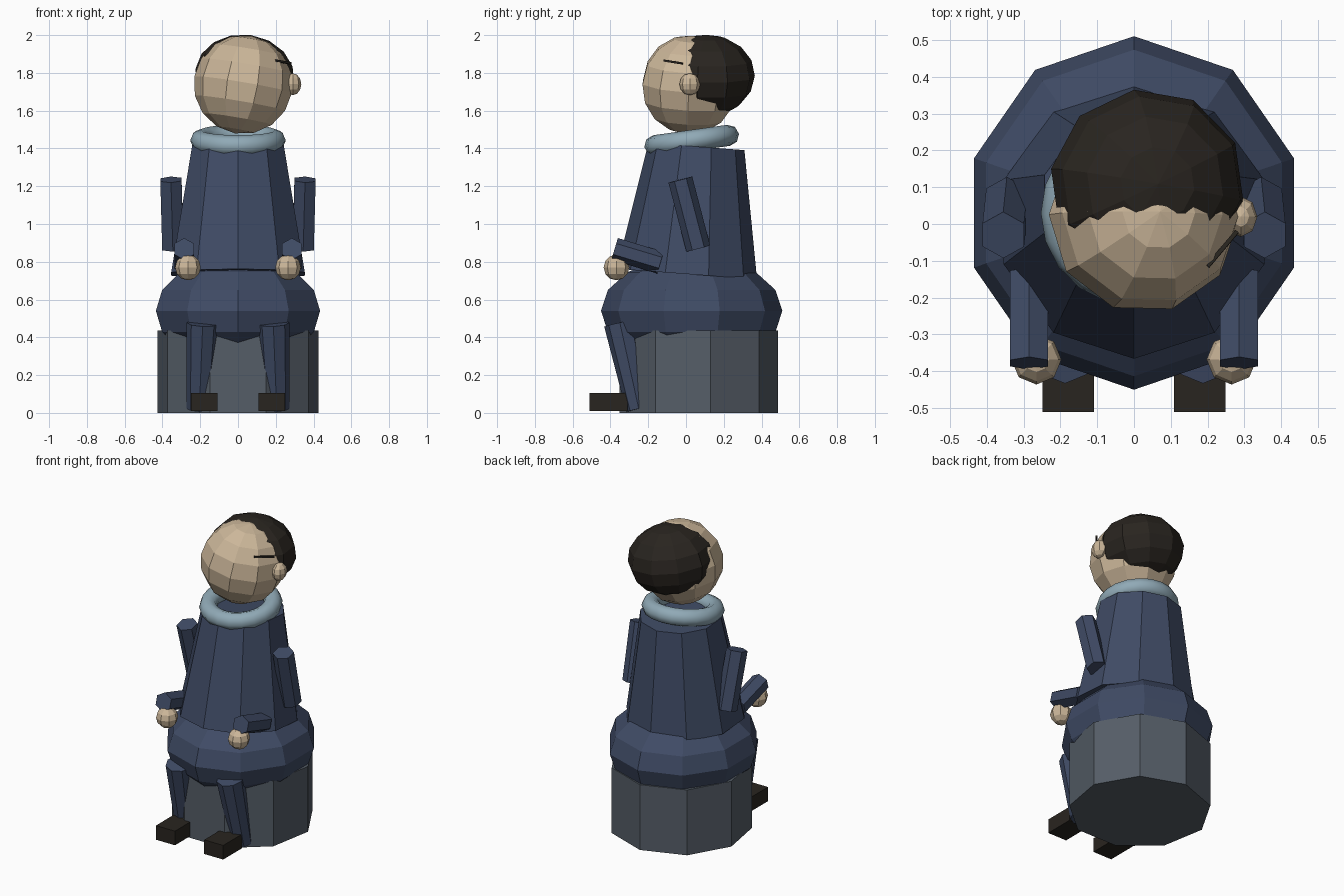
import bpy, bmesh
from math import radians
from mathutils import Vector, Matrix, Euler

if "Cube" in bpy.data.objects:
    bpy.data.objects.remove(bpy.data.objects["Cube"])


def material(name, rgb):
    m = bpy.data.materials.new(name)
    m.diffuse_color = (*rgb, 1)
    m.use_nodes = True
    m.node_tree.nodes["Principled BSDF"].inputs["Base Color"].default_value = m.diffuse_color
    return m


CLOTH = material("navy_cloth", (0.05, 0.07, 0.13))
SKIN = material("skin", (0.60, 0.47, 0.32))
DARK = material("dark_brown", (0.022, 0.018, 0.014))
KNIT = material("pale_blue", (0.28, 0.40, 0.47))
STONE = material("grey_stool", (0.09, 0.11, 0.135))


def finish(name, bm, mat):
    me = bpy.data.meshes.new(name)
    bm.to_mesh(me)
    bm.free()
    me.materials.append(mat)
    ob = bpy.data.objects.new(name, me)
    bpy.context.collection.objects.link(ob)
    return ob


def prism(name, p1, p2, r1, r2, sides, mat):
    """Tapered prism from p1 to p2."""
    p1, p2 = Vector(p1), Vector(p2)
    d = p2 - p1
    rot = Vector((0, 0, 1)).rotation_difference(d).to_matrix().to_4x4()
    bm = bmesh.new()
    bmesh.ops.create_cone(bm, cap_ends=True, segments=sides, radius1=r1, radius2=r2,
                          depth=d.length, matrix=Matrix.Translation((p1 + p2) / 2) @ rot)
    return finish(name, bm, mat)


def ball(name, c, size, seg, rings, mat, rot=(0, 0, 0)):
    bm = bmesh.new()
    m = Matrix.LocRotScale(Vector(c), Euler([radians(a) for a in rot]), Vector(size))
    bmesh.ops.create_uvsphere(bm, u_segments=seg, v_segments=rings, radius=1, matrix=m)
    return finish(name, bm, mat)


def box(name, c, size, mat):
    bm = bmesh.new()
    bmesh.ops.create_cube(bm, size=1, matrix=Matrix.LocRotScale(Vector(c), None, Vector(size)))
    return finish(name, bm, mat)


# Stool and seated body
prism("stool", (0, 0.055, 0), (0, 0.055, 0.435), 0.432, 0.432, 9, STONE)
ball("hips", (0, 0.03, 0.54), (0.457, 0.48, 0.29), 10, 8, CLOTH)
prism("torso", (0, 0.005, 0.735), (0, 0.055, 1.41), 0.372, 0.255, 10, CLOTH)

# Rolled collar, higher at the back
bpy.ops.mesh.primitive_torus_add(major_segments=20, minor_segments=8, major_radius=0.197,
                                 minor_radius=0.056, location=(0, 0.03, 1.442),
                                 rotation=(radians(8), 0, 0))
collar = bpy.context.object
collar.name = "collar"
collar.data.materials.append(KNIT)
bpy.ops.object.shade_smooth_by_angle(angle=radians(50))

# Head, turned and tilted, with hair cap, ear and brow
ball("head", (0.027, 0.02, 1.738), (0.262, 0.262, 0.262), 10, 8, SKIN, (0, 10, 17))
ball("hair", (0.036, 0.105, 1.785), (0.268, 0.262, 0.218), 10, 8, DARK, (0, 8, 8))
ball("ear", (0.29, 0.02, 1.74), (0.045, 0.055, 0.058), 8, 6, SKIN)
prism("brow", (0.2, -0.115, 1.865), (0.28, -0.02, 1.85), 0.008, 0.008, 4, DARK)

# Limbs, one set per side
for side, s in (("left", -1), ("right", 1)):
    prism(side + "_upper_arm", (s * 0.345, 0.065, 0.87), (s * 0.355, -0.03, 1.235),
          0.065, 0.065, 6, CLOTH)
    prism(side + "_forearm", (s * 0.285, -0.135, 0.795), (s * 0.285, -0.378, 0.868),
          0.06, 0.06, 6, CLOTH)
    ball(side + "_hand", (s * 0.265, -0.368, 0.77), (0.068, 0.068, 0.068), 8, 6, SKIN)
    prism(side + "_leg", (s * 0.205, -0.25, 0.02), (s * 0.187, -0.35, 0.475),
          0.067, 0.085, 8, CLOTH)
    box(side + "_shoe", (s * 0.178, -0.41, 0.058), (0.14, 0.2, 0.094), DARK)
